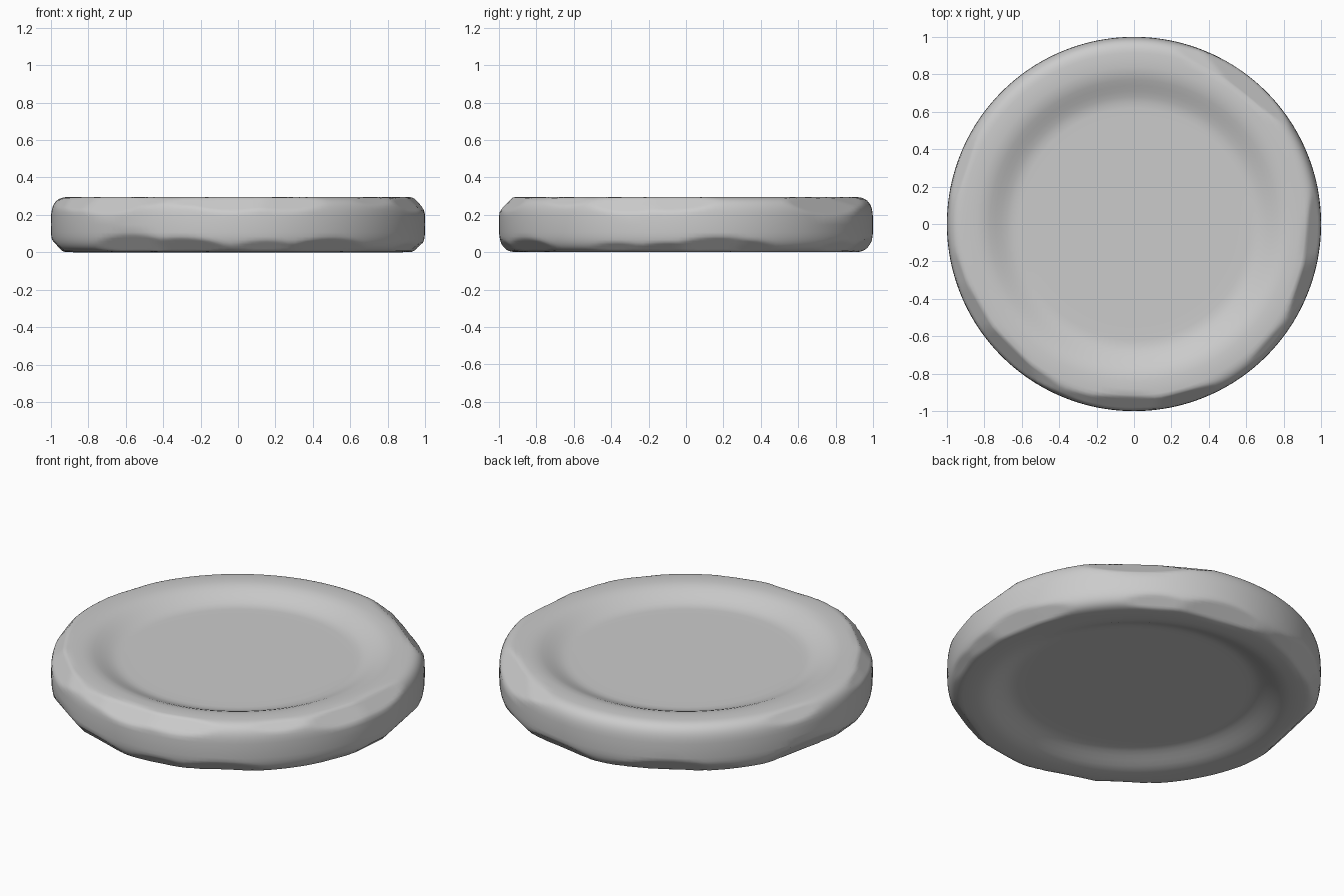
import bpy, bmesh, math, random
from mathutils import Vector

if "Cube" in bpy.data.objects:
    bpy.data.objects.remove(bpy.data.objects["Cube"])

random.seed(4)
SEGMENTS = 160
MID = 0.15


def sgn_pow(v, p):
    return math.copysign(abs(v) ** p, v)


def rim_z(r):
    # smooth slope from the recessed floor up to the rim crest
    t = min(max((r - 0.63) / 0.21, 0), 1)
    return 0.085 + 0.063 * t * t * (3 - 2 * t)


# Half profile: recessed face, raised rim, rounded outer edge
face = [(r, rim_z(r)) for r in (0.2, 0.4, 0.55, 0.62, 0.65, 0.68, 0.71, 0.74, 0.77, 0.80, 0.84)]
edge = []
for i in range(25):
    t = math.pi / 2 - math.pi * i / 24
    edge.append((0.88 + 0.12 * sgn_pow(math.cos(t), 0.62), 0.148 * sgn_pow(math.sin(t), 0.62)))
profile = face + edge + [(r, -z) for r, z in reversed(face)]

# Revolve the profile
bm = bmesh.new()
rings = []
for r, z in profile:
    ring = []
    for k in range(SEGMENTS):
        a = 2 * math.pi * k / SEGMENTS
        ring.append(bm.verts.new((r * math.cos(a), r * math.sin(a), MID + z)))
    rings.append(ring)
for lower, upper in zip(rings, rings[1:]):
    for k in range(SEGMENTS):
        n = (k + 1) % SEGMENTS
        bm.faces.new((lower[k], upper[k], upper[n], lower[n]))
bm.faces.new(rings[0])
bm.faces.new(list(reversed(rings[-1])))

# Worn flats on the edges: (angle, tilt, depth) in degrees and units
wear = [(52, 42, 0.036), (60, 55, 0.022), (-5, 45, 0.022), (-18, 40, 0.022),
        (-92, 45, 0.022), (-75, 42, 0.018), (-135, 40, 0.026), (-150, 45, 0.018),
        (168, -42, 0.034), (-125, -38, 0.026), (-108, -45, 0.022), (-60, -45, 0.02),
        (10, -42, 0.022), (80, -45, 0.022), (120, -42, 0.024)]
for i in range(14):
    wear.append((i * 360 / 14 + random.uniform(-10, 10),
                 random.choice((-1, 1)) * random.uniform(40, 52), random.uniform(0.006, 0.016)))
for angle, tilt, depth in wear:
    a, e = math.radians(angle), math.radians(tilt)
    normal = Vector((math.cos(a) * math.cos(e), math.sin(a) * math.cos(e), math.sin(e)))
    limit = max(r * math.cos(e) + z * math.sin(e) for r, z in profile) - depth
    for v in bm.verts:
        over = (v.co - Vector((0, 0, MID))).dot(normal) - limit
        if over > 0:
            v.co -= normal * over

bmesh.ops.recalc_face_normals(bm, faces=bm.faces)
mesh = bpy.data.meshes.new("stone_disc")
bm.to_mesh(mesh)
bm.free()
disc = bpy.data.objects.new("stone_disc", mesh)
bpy.context.collection.objects.link(disc)
mesh.shade_smooth()

# Stand on the ground
low = min(v.co.z for v in mesh.vertices)
for v in mesh.vertices:
    v.co.z -= low
